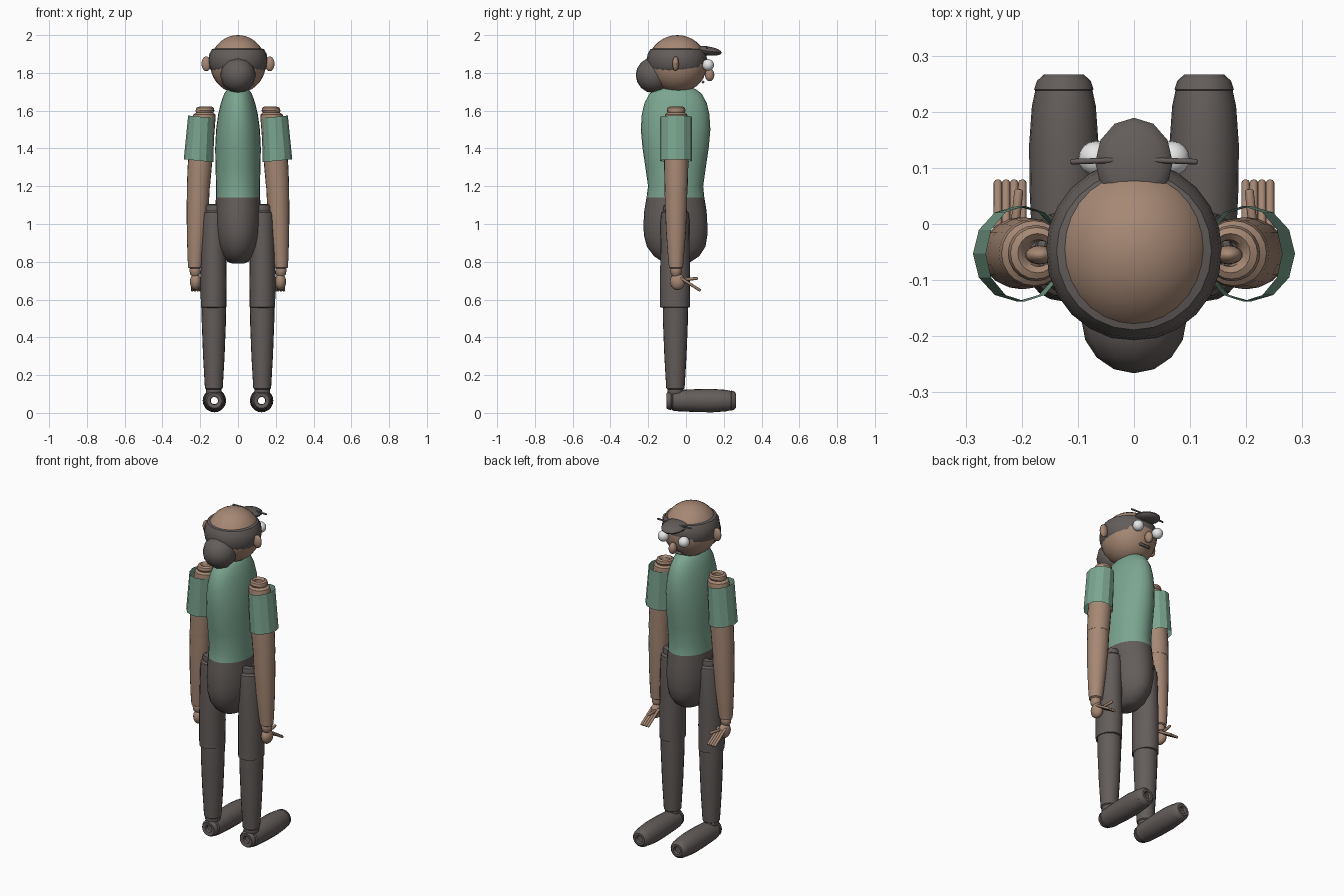
import bpy, bmesh, math
from mathutils import Matrix, Vector


def material(name, rgb):
    m = bpy.data.materials.new(name)
    m.diffuse_color = (*rgb, 1)
    return m


SKIN = material("skin", (0.38, 0.245, 0.175))
GREEN = material("shirt_green", (0.20, 0.38, 0.28))
DARK = material("charcoal", (0.125, 0.108, 0.102))
WHITE = material("eye_white", (0.8, 0.8, 0.8))


def finish(name, bm, mats, angle=35):
    bmesh.ops.recalc_face_normals(bm, faces=bm.faces)
    me = bpy.data.meshes.new(name)
    bm.to_mesh(me)
    bm.free()
    ob = bpy.data.objects.new(name, me)
    bpy.context.collection.objects.link(ob)
    for m in mats:
        me.materials.append(m)
    bpy.ops.object.select_all(action='DESELECT')
    ob.select_set(True)
    bpy.context.view_layer.objects.active = ob
    bpy.ops.object.shade_smooth_by_angle(angle=math.radians(angle))
    return ob


def loft(name, rings, mats, n=20, along='z', cap=False, shear=0.0, split=None, angle=35):
    """Rings are (u, v, t, ru, rv): centre, place on the axis, two radii."""
    bm = bmesh.new()
    loops = []
    for u, v, t, ru, rv in rings:
        loop = []
        for i in range(n):
            a = 2 * math.pi * i / n
            du, dv = ru * math.cos(a), rv * math.sin(a)
            p = (u + du, v + dv, t + shear * du) if along == 'z' else (u + du, t, v + dv)
            loop.append(bm.verts.new(p))
        loops.append(loop)
    for a, b in zip(loops, loops[1:]):
        for i in range(n):
            j = (i + 1) % n
            f = bm.faces.new((a[i], a[j], b[j], b[i]))
            if split and f.calc_center_median().z > split:
                f.material_index = 1
    if cap:
        bm.faces.new(loops[0])
        f = bm.faces.new(loops[-1])
        f.material_index = 1 if split else 0
    return finish(name, bm, mats, angle)


def ball(name, c, r, mat, u=20, v=12, tilt=0, angle=35):
    bm = bmesh.new()
    bmesh.ops.create_uvsphere(bm, u_segments=u, v_segments=v, radius=1)
    bm.transform(Matrix.Translation(c) @ Matrix.Rotation(math.radians(tilt), 4, 'X')
                 @ Matrix.Diagonal((*r, 1)))
    return finish(name, bm, [mat], angle)


def rod(name, a, b, r, mat, n=8):
    """Round bar with bevelled ends."""
    a, b = Vector(a), Vector(b)
    d = b - a
    bm = bmesh.new()
    bmesh.ops.create_cone(bm, cap_ends=True, segments=n, radius1=r, radius2=r, depth=d.length)
    ends = [e for e in bm.edges if abs(e.verts[0].co.z - e.verts[1].co.z) < 1e-5]
    bmesh.ops.bevel(bm, geom=ends, offset=r * 0.5, segments=2, affect='EDGES', profile=0.5)
    bm.transform(Matrix.Translation((a + b) / 2) @ d.to_track_quat('Z', 'Y').to_matrix().to_4x4())
    return finish(name, bm, [mat], 50)


# Torso: one body, trousers below the waist and shirt above
torso = [(0, -0.05, 0.79, 0.03, 0.045), (0, -0.05, 0.80, 0.055, 0.075),
         (0, -0.05, 0.83, 0.08, 0.12), (0, -0.052, 0.88, 0.104, 0.155),
         (0, -0.055, 0.94, 0.116, 0.168), (0, -0.056, 1.0, 0.121, 0.169),
         (0, -0.056, 1.07, 0.121, 0.165), (0, -0.056, 1.14, 0.117, 0.153),
         (0, -0.055, 1.2, 0.116, 0.146), (0, -0.055, 1.3, 0.119, 0.16),
         (0, -0.055, 1.4, 0.121, 0.175), (0, -0.055, 1.5, 0.116, 0.184),
         (0, -0.055, 1.58, 0.105, 0.179), (0, -0.055, 1.64, 0.091, 0.165),
         (0, -0.055, 1.69, 0.073, 0.138), (0, -0.055, 1.715, 0.055, 0.105),
         (0, -0.055, 1.73, 0.03, 0.05)]
loft("torso", torso, [DARK, GREEN], n=28, cap=True, split=1.14)

# Head and hair
ball("head", (0, -0.045, 1.847), (0.147, 0.157, 0.153), SKIN, 28, 18)
band = [(0.118, 1.931), (0.138, 1.925), (0.152, 1.90), (0.157, 1.865),
        (0.152, 1.832), (0.142, 1.812), (0.125, 1.80)]
loft("hair_band", [(0, -0.048, z, r, r * 1.02) for r, z in band], [DARK], n=24)
ball("hair_bun", (0, -0.17, 1.788), (0.094, 0.095, 0.096), DARK, 12, 8, 90)
ball("front_hair_tuft", (0, 0.11, 1.917), (0.069, 0.08, 0.024), DARK, 12, 8, -8)
ball("nose", (0, 0.125, 1.79), (0.022, 0.025, 0.034), SKIN, 14, 10)
rod("mouth", (-0.035, 0.09, 1.752), (0.035, 0.09, 1.752), 0.008, DARK)

# Limb ends share a rounded joint collar with an open middle
thigh = [(0.018, 1.07), (0.022, 1.10), (0.04, 1.105), (0.052, 1.10), (0.056, 1.08),
         (0.055, 1.07), (0.064, 1.06), (0.068, 1.02), (0.069, 0.85), (0.071, 0.70),
         (0.070, 0.56), (0.055, 0.555)]
shin = [(0.055, 0.57), (0.065, 0.56), (0.064, 0.48), (0.057, 0.30), (0.048, 0.145),
        (0.047, 0.13), (0.040, 0.125), (0.042, 0.11), (0.036, 0.098), (0.018, 0.10)]
foot = [(0.019, -0.08), (0.021, -0.10), (0.040, -0.104), (0.048, -0.092), (0.049, -0.08),
        (0.046, -0.075), (0.053, -0.07), (0.056, -0.05), (0.061, 0.06), (0.062, 0.14),
        (0.057, 0.21), (0.051, 0.238), (0.053, 0.24), (0.048, 0.255), (0.036, 0.266),
        (0.023, 0.266), (0.019, 0.25)]
upper_arm = [(0.165, 1.585, 0.022), (0.170, 1.61, 0.024), (0.172, 1.621, 0.035),
             (0.174, 1.615, 0.046), (0.175, 1.60, 0.050), (0.176, 1.59, 0.046),
             (0.178, 1.58, 0.058), (0.180, 1.56, 0.061), (0.195, 1.40, 0.064),
             (0.203, 1.30, 0.064), (0.210, 1.19, 0.061)]
forearm = [(0.210, 1.19, 0.060), (0.213, 1.10, 0.059), (0.219, 0.95, 0.052),
           (0.225, 0.82, 0.042), (0.227, 0.77, 0.037), (0.227, 0.765, 0.028),
           (0.227, 0.755, 0.030), (0.227, 0.735, 0.027), (0.227, 0.72, 0.015)]

for side, s in (("right", 1), ("left", -1)):
    # Face details
    ball(side + "_ear", (s * 0.168, -0.055, 1.848), (0.026, 0.017, 0.039), SKIN, 14, 10)
    ball(side + "_eye", (s * 0.068, 0.117, 1.842), (0.031, 0.031, 0.031), WHITE, 16, 10)
    rod(side + "_eyebrow", (s * 0.025, 0.114, 1.932), (s * 0.113, 0.111, 1.932), 0.005, DARK)

    # Leg and foot
    cx = s * 0.125
    loft(side + "_thigh", [(cx + s * (0.0 if z > 0.9 else 0.004), -0.058, z, r * 0.97, r * 1.12)
                           for r, z in thigh], [DARK])
    loft(side + "_shin", [(s * 0.128, -0.056, z, r, r * 1.03) for r, z in shin], [DARK])
    loft(side + "_foot", [(cx, 0.065, y, r, r) for r, y in foot], [DARK], along='y')

    # Arm with a loose open sleeve
    loft(side + "_upper_arm", [(s * x, -0.052, z, r, r) for x, z, r in upper_arm], [SKIN])
    loft(side + "_forearm", [(s * x, -0.053, z, r, r) for x, z, r in forearm], [SKIN])
    loft(side + "_sleeve", [(s * 0.194, -0.053, 1.567, 0.070, 0.085),
                            (s * 0.209, -0.053, 1.335, 0.078, 0.085)],
         [GREEN], n=12, shear=s * 0.1, angle=25)

    # Hand
    ball(side + "_hand", (s * 0.225, -0.045, 0.695), (0.030, 0.040, 0.045), SKIN, 14, 10)
    for i in range(4):
        x = s * (0.199 + 0.0145 * i)
        rod(side + "_finger_%d" % (i + 1), (x, -0.03, 0.715), (x, 0.077, 0.647), 0.0075, SKIN)
    rod(side + "_thumb", (s * 0.215, -0.03, 0.705), (s * 0.205, 0.062, 0.712), 0.008, SKIN)
